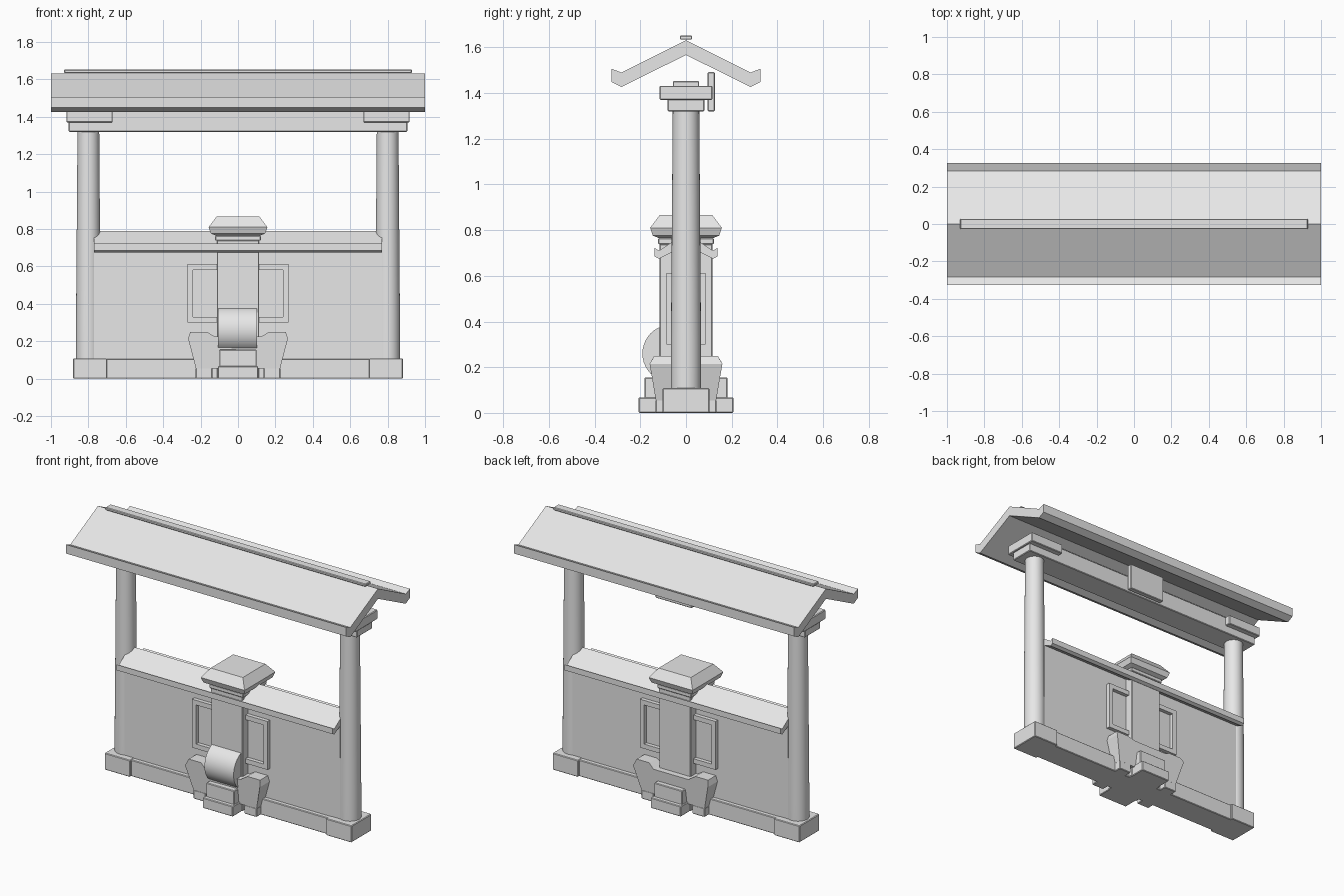
import bpy, bmesh, math

if "Cube" in bpy.data.objects:
    bpy.data.objects.remove(bpy.data.objects["Cube"])

stone = bpy.data.materials.new("pale grey")
stone.diffuse_color = (0.8, 0.8, 0.8, 1)
stone.use_nodes = True
stone.node_tree.nodes["Principled BSDF"].inputs["Base Color"].default_value = stone.diffuse_color


def finish(name, bm, bevel=0.0, smooth=False):
    bmesh.ops.recalc_face_normals(bm, faces=bm.faces)
    me = bpy.data.meshes.new(name)
    bm.to_mesh(me)
    bm.free()
    me.materials.append(stone)
    ob = bpy.data.objects.new(name, me)
    bpy.context.collection.objects.link(ob)
    if bevel:
        mod = ob.modifiers.new("bevel", 'BEVEL')
        mod.width = bevel
        mod.segments = 1
    if smooth:
        bpy.ops.object.select_all(action='DESELECT')
        ob.select_set(True)
        bpy.context.view_layer.objects.active = ob
        bpy.ops.object.shade_smooth_by_angle(angle=math.radians(35))
    return ob


def box(name, x0, x1, y0, y1, z0, z1, bevel=0.004):
    bm = bmesh.new()
    bmesh.ops.create_cube(bm, size=1)
    for v in bm.verts:
        v.co = (x1 if v.co.x > 0 else x0, y1 if v.co.y > 0 else y0, z1 if v.co.z > 0 else z0)
    return finish(name, bm, bevel)


def loft(name, rings, bevel=0.0, smooth=False):
    """Skin a list of matching point rings and cap both ends."""
    bm = bmesh.new()
    rows = [[bm.verts.new(p) for p in ring] for ring in rings]
    n = len(rows[0])
    for a, b in zip(rows, rows[1:]):
        for i in range(n):
            j = (i + 1) % n
            bm.faces.new((a[i], a[j], b[j], b[i]))
    bm.faces.new(rows[0])
    bm.faces.new(rows[-1])
    return finish(name, bm, bevel, smooth)


def rect(h, z):
    return [(-h, -h, z), (h, -h, z), (h, h, z), (-h, h, z)]


def circle(cx, r, z, n=32):
    return [(cx + r * math.cos(2 * math.pi * i / n), r * math.sin(2 * math.pi * i / n), z)
            for i in range(n)]


def gable(name, half_len, top, under):
    """Gabled roof: half profiles run from the ridge to the eave, then mirror."""
    prof = ([(-y, z) for y, z in reversed(top)] + top[1:]
            + list(reversed(under)) + [(-y, z) for y, z in under[1:]])
    return loft(name, [[(x, y, z) for y, z in prof] for x in (-half_len, half_len)])


# Main roof with upturned eaves and ridge cap
gable("main_roof", 1.0,
      [(0, 1.632), (0.283, 1.49), (0.326, 1.507)],
      [(0, 1.567), (0.283, 1.427), (0.326, 1.449)])
box("ridge_cap", -0.93, 0.93, -0.027, 0.027, 1.634, 1.652)

# Beam under the roof with a hanging plaque at the back
box("cross_beam", -0.905, 0.905, -0.08, 0.08, 1.32, 1.43)
box("beam_top_strip", -0.88, 0.88, -0.058, 0.058, 1.425, 1.452)
box("plaque", -0.13, 0.13, 0.095, 0.127, 1.32, 1.492)

# Columns, capitals and end blocks
for side, s in (("left", -1), ("right", 1)):
    loft(side + "_column", [circle(s * 0.8, 0.066, 0.1), circle(s * 0.8, 0.066, 0.3),
                            circle(s * 0.8, 0.058, 1.33)], smooth=True)
    xs = sorted((s * 0.67, s * 0.917))
    box(side + "_capital", *xs, -0.115, 0.115, 1.37, 1.432)
    xs = sorted((s * 0.7, s * 0.882))
    box(side + "_end_block", *xs, -0.103, 0.103, 0.0, 0.108)

# Wall, plinth and small tiled coping
box("plinth", -0.71, 0.71, -0.088, 0.088, 0.0, 0.106)
box("wall", -0.77, 0.77, -0.06, 0.06, 0.1, 0.72, 0)
gable("wall_coping", 0.77,
      [(0, 0.79), (0.118, 0.71), (0.138, 0.722)],
      [(0, 0.735), (0.118, 0.675), (0.138, 0.685)])

# Central pillar and its stepped pyramid cap
box("pillar", -0.113, 0.113, -0.115, 0.115, 0.0, 0.74)
box("pillar_neck", -0.122, 0.122, -0.122, 0.122, 0.738, 0.765)
loft("pillar_cap", [rect(0.11, 0.762), rect(0.145, 0.776), rect(0.157, 0.81),
                    rect(0.115, 0.866)])

# Window frames on both faces of the wall
for face, s in (("front", -1), ("back", 1)):
    ys = sorted((s * 0.055, s * 0.085))
    for side, t in (("left", -1), ("right", 1)):
        xs = sorted((t * 0.24, t * 0.27))
        box(f"{face}_{side}_window_jamb", *xs, *ys, 0.3, 0.612, 0)
    box(face + "_window_head", -0.24, 0.24, *ys, 0.582, 0.612, 0)
    box(face + "_window_sill", -0.24, 0.24, *ys, 0.3, 0.33, 0)

# Tapered trough through the wall, with a dipped middle
prof = [(-0.225, 0.055), (0.225, 0.055), (0.267, 0.215), (0.255, 0.25), (0.165, 0.25),
        (0.125, 0.225), (-0.125, 0.225), (-0.165, 0.25), (-0.255, 0.25), (-0.267, 0.215)]


def depth(z):
    return 0.132 + (z - 0.055) * 0.17 if z < 0.22 else 0.16 - (z - 0.215) * 0.6


loft("trough", [[(x, s * depth(z), z) for x, z in prof] for s in (-1, 1)])
for side, s in (("left", -1), ("right", 1)):
    xs = sorted((s * 0.137, s * 0.226))
    box(side + "_trough_foot", *xs, -0.133, 0.133, 0.0, 0.058)

# Two-tier steps front and back
for face, s in (("front", -1), ("back", 1)):
    ys = sorted((s * 0.1, s * 0.208))
    box(face + "_lower_step", -0.108, 0.108, *ys, 0.0, 0.067)
    ys = sorted((s * 0.1, s * 0.182))
    box(face + "_upper_step", -0.1, 0.1, *ys, 0.06, 0.155)

# Drum on the front of the pillar
n = 40
drum = [(-0.065 + 0.126 * math.cos(2 * math.pi * i / n),
         0.26 + 0.126 * math.sin(2 * math.pi * i / n)) for i in range(n)]
loft("drum", [[(x, min(y, 0.0), z) for y, z in drum] for x in (-0.106, 0.102)], smooth=True)
